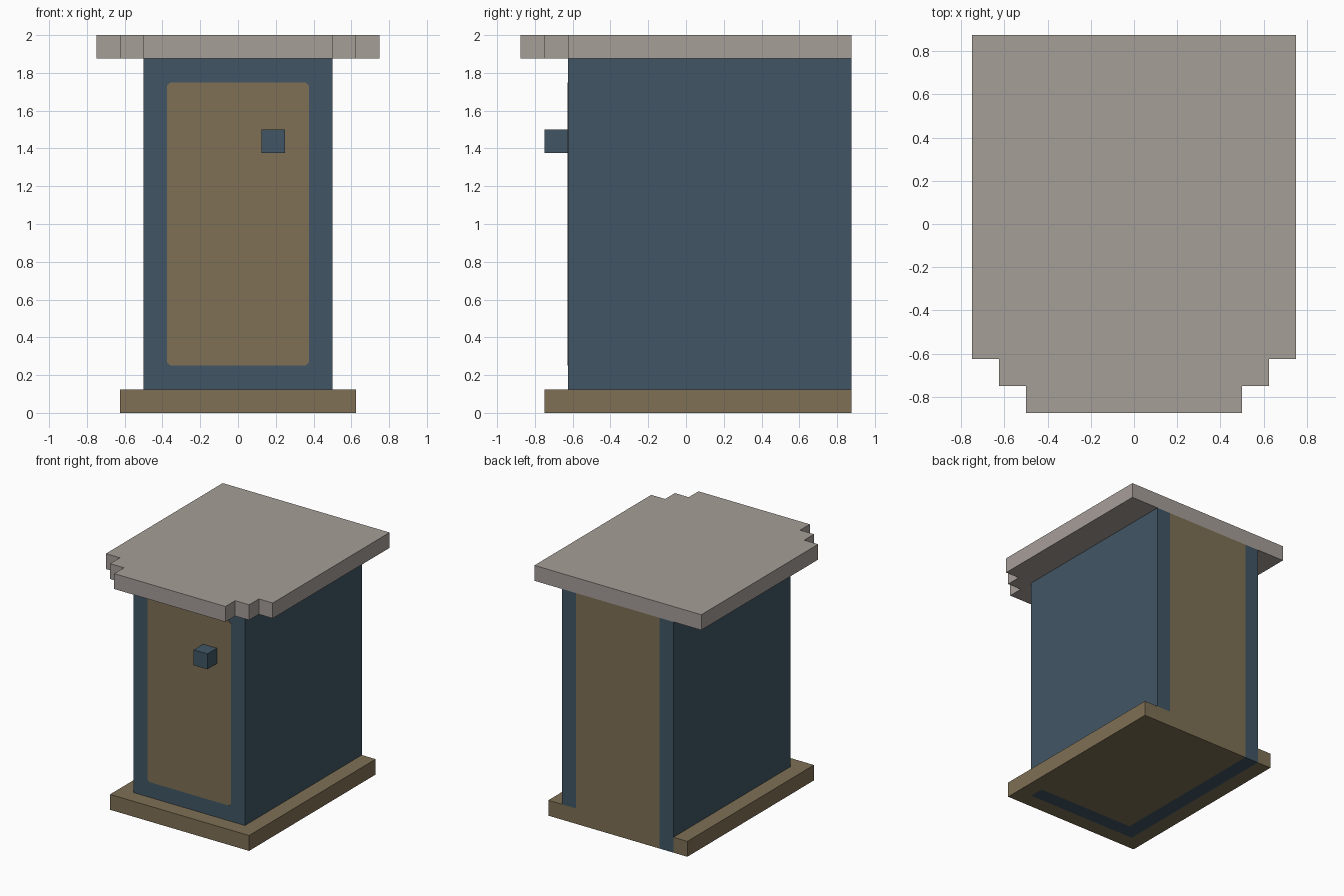
import bpy, bmesh
from mathutils import Vector

if "Cube" in bpy.data.objects:
    bpy.data.objects.remove(bpy.data.objects["Cube"])


def material(name, rgb):
    m = bpy.data.materials.new(name)
    m.diffuse_color = (*rgb, 1)
    m.use_nodes = True
    m.node_tree.nodes["Principled BSDF"].inputs["Base Color"].default_value = m.diffuse_color
    return m


BLUE = material("slate_blue", (0.053, 0.093, 0.130))
BROWN = material("olive_brown", (0.209, 0.162, 0.091))
GREY = material("warm_grey", (0.381, 0.342, 0.314))


def prism(name, outline, z0, z1, mats, x_cuts=(), y_cuts=(), rule=None):
    """Extrude an xy outline, slice it, then recolour faces by a rule."""
    bm = bmesh.new()
    base = bm.faces.new([bm.verts.new((x, y, z0)) for x, y in outline])
    ext = bmesh.ops.extrude_face_region(bm, geom=[base], use_keep_orig=True)
    top = [v for v in ext["geom"] if isinstance(v, bmesh.types.BMVert)]
    bmesh.ops.translate(bm, verts=top, vec=(0, 0, z1 - z0))
    for axis, cuts in enumerate((x_cuts, y_cuts)):
        for c in cuts:
            n = Vector((axis == 0, axis == 1, 0))
            geom = bm.verts[:] + bm.edges[:] + bm.faces[:]
            bmesh.ops.bisect_plane(bm, geom=geom, plane_co=n * c, plane_no=n)
    bmesh.ops.recalc_face_normals(bm, faces=bm.faces)
    if rule:
        for f in bm.faces:
            f.material_index = int(rule(f.calc_center_median(), f.normal))
    me = bpy.data.meshes.new(name)
    bm.to_mesh(me)
    bm.free()
    for m in mats:
        me.materials.append(m)
    ob = bpy.data.objects.new(name, me)
    bpy.context.collection.objects.link(ob)
    return ob


def rect(x0, x1, y0, y1):
    return [(x0, y0), (x1, y0), (x1, y1), (x0, y1)]


# Base slab: the front and left walls show through on its underside and back
def base_rule(c, n):
    left_wall = -0.5 < c.x < -0.375 and c.y > -0.625
    front_wall = -0.5 < c.x < 0.5 and -0.625 < c.y < -0.5
    return (n.z < -0.5 or n.y > 0.5) and (left_wall or front_wall)


prism("base", rect(-0.625, 0.625, -0.75, 0.875), 0, 0.125, (BROWN, BLUE),
      (-0.5, -0.375, 0.5), (-0.625, -0.5), base_rule)

# Body: blue walls with a brown panel down the middle of the back
prism("body", rect(-0.5, 0.5, -0.625, 0.875), 0.125, 1.875, (BLUE, BROWN),
      (-0.375, 0.375), (), lambda c, n: n.y > 0.5 and abs(c.x) < 0.375)

# Door: thin plate with clipped corners, drawn flat then stood up
w, h, k = 0.375, 0.75, 0.018
door = prism("door", [(-w + k, -h), (w - k, -h), (w, -h + k), (w, h - k),
                      (w - k, h), (-w + k, h), (-w, h - k), (-w, -h + k)],
             0, 0.003, (BROWN,))
door.rotation_euler.x = 1.5707963
door.location = (0, -0.625, 1.0)

# Door handle
prism("handle", rect(0.125, 0.25, -0.75, -0.625), 1.375, 1.5, (BLUE,))

# Roof slab with stepped front corners
right = [(0.5, -0.875), (0.5, -0.75), (0.625, -0.75), (0.625, -0.625),
         (0.75, -0.625), (0.75, 0.875)]
prism("roof", right + [(-x, y) for x, y in reversed(right)], 1.875, 2.0, (GREY,))
